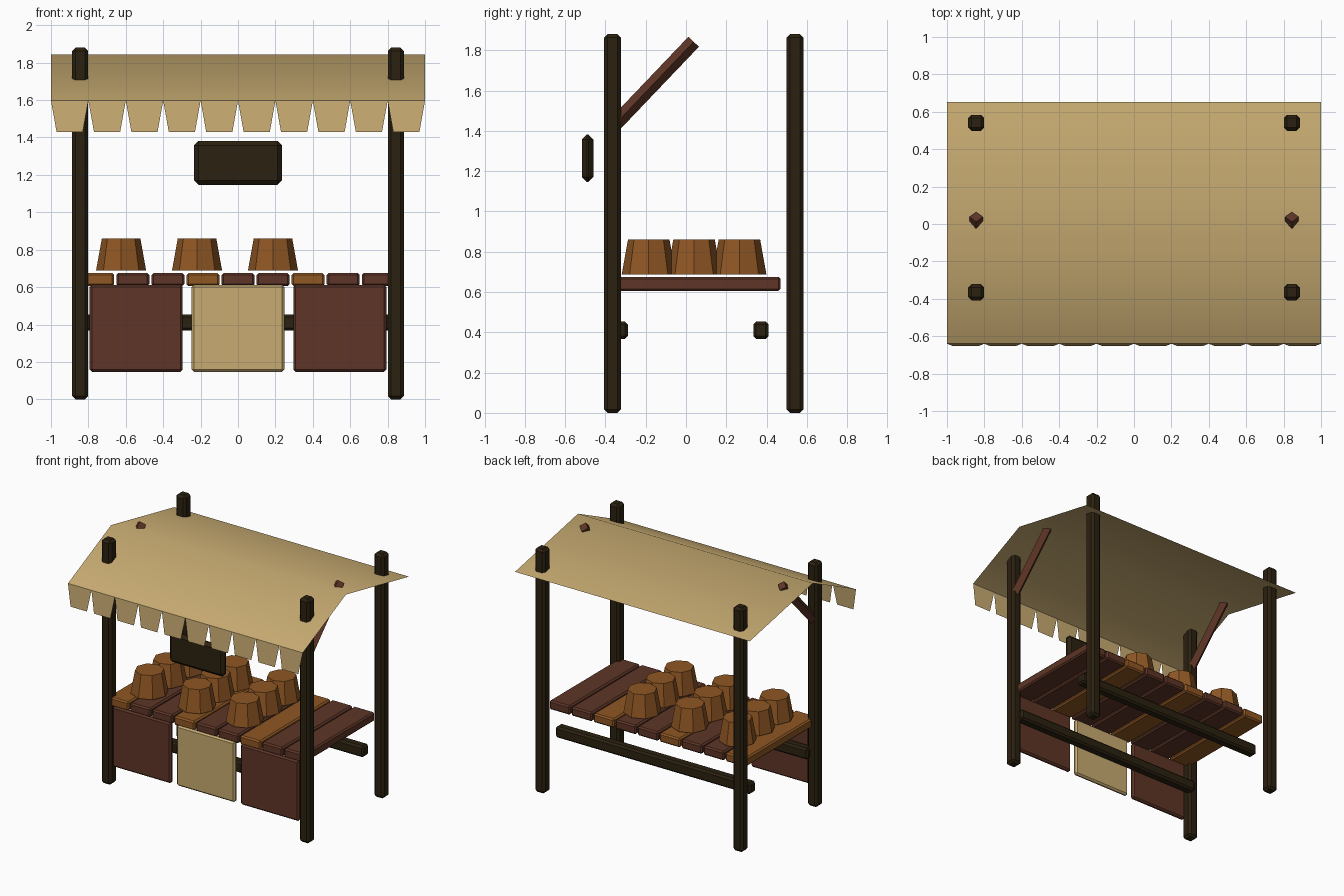
import bpy, bmesh, math
from mathutils import Vector

if "Cube" in bpy.data.objects:
    bpy.data.objects.remove(bpy.data.objects["Cube"])


def material(name, rgb):
    m = bpy.data.materials.new(name)
    m.diffuse_color = (*rgb, 1)
    m.use_nodes = True
    m.node_tree.nodes["Principled BSDF"].inputs["Base Color"].default_value = m.diffuse_color
    return m


DARK = material("dark wood", (0.024, 0.015, 0.005))
RED = material("red brown wood", (0.112, 0.036, 0.020))
ORANGE = material("orange wood", (0.275, 0.095, 0.017))
CANVAS = material("tan canvas", (0.578, 0.410, 0.168))


def add_object(name, bm, mat, smooth=False):
    mesh = bpy.data.meshes.new(name)
    for f in bm.faces:
        f.smooth = smooth
    bm.to_mesh(mesh)
    bm.free()
    mesh.materials.append(mat)
    ob = bpy.data.objects.new(name, mesh)
    bpy.context.collection.objects.link(ob)
    return ob


def box(name, center, size, mat, bevel):
    bm = bmesh.new()
    bmesh.ops.create_cube(bm, size=1)
    bmesh.ops.scale(bm, vec=size, verts=bm.verts)
    bmesh.ops.translate(bm, vec=center, verts=bm.verts)
    bmesh.ops.bevel(bm, geom=bm.edges[:], offset=bevel, segments=1,
                    affect='EDGES', clamp_overlap=True)
    return add_object(name, bm, mat)


def cone(name, start, end, r1, r2, sides, mat):
    start, end = Vector(start), Vector(end)
    axis = end - start
    bm = bmesh.new()
    bmesh.ops.create_cone(bm, cap_ends=True, segments=sides, radius1=r1,
                          radius2=r2, depth=axis.length)
    ob = add_object(name, bm, mat)
    ob.location = (start + end) / 2
    # turn only about x, so the cross-section stays aligned to x
    ob.rotation_euler = (-math.atan2(axis.y, axis.z), 0, 0)
    return ob


# Posts and diagonal braces
for side, x in (("left", -0.844), ("right", 0.844)):
    box(f"front_post_{side}", (x, -0.365, 0.94), (0.086, 0.086, 1.88), DARK, 0.018)
    box(f"back_post_{side}", (x, 0.541, 0.94), (0.086, 0.086, 1.88), DARK, 0.018)
    cone(f"brace_{side}", (x, -0.355, 1.43), (x, 0.038, 1.842), 0.036, 0.036, 4, RED)

# Lower rails
box("front_rail", (0, -0.326, 0.41), (1.66, 0.075, 0.086), DARK, 0.014)
box("back_rail", (0, 0.372, 0.41), (1.66, 0.075, 0.086), DARK, 0.014)

# Counter planks, every third one orange
for i in range(9):
    box(f"counter_plank_{i + 1}", ((i - 4) * 0.1875, 0.04, 0.64),
        (0.176, 0.86, 0.07), RED if i % 3 else ORANGE, 0.011)

# Front panels
for name, x, mat in (("left", -0.545, RED), ("middle", 0, CANVAS), ("right", 0.545, RED)):
    box(f"front_panel_{name}", (x, -0.38, 0.38), (0.497, 0.035, 0.465), mat, 0.012)

# Hanging sign board
box("sign_board", (0, -0.488, 1.264), (0.47, 0.056, 0.235), DARK, 0.024)

# Baskets in three columns and three rows
for i in range(3):
    for j in range(3):
        x, y = -0.625 + 0.406 * i, -0.185 + 0.225 * j
        cone(f"basket_{i + 1}_{j + 1}", (x, y, 0.688), (x, y, 0.86),
             0.134, 0.103, 8, ORANGE)

# Canvas canopy: a thin sheet over one ridge, softly shaded
bm = bmesh.new()
rows = [[bm.verts.new((x, y, z)) for x in (-1, 1)]
        for y, z in ((-0.64, 1.597), (-0.115, 1.845), (0.652, 1.69))]
for a, b in zip(rows, rows[1:]):
    bm.faces.new((a[0], a[1], b[1], b[0]))
add_object("canopy", bm, CANVAS, smooth=True)

# Hanging tapered flaps along the front edge
bm = bmesh.new()
for i in range(10):
    x = -1 + 0.2 * i
    bm.faces.new([bm.verts.new(p) for p in (
        (x, -0.64, 1.597), (x + 0.03, -0.652, 1.43),
        (x + 0.17, -0.652, 1.43), (x + 0.2, -0.64, 1.597))])
add_object("canopy_flaps", bm, CANVAS)
